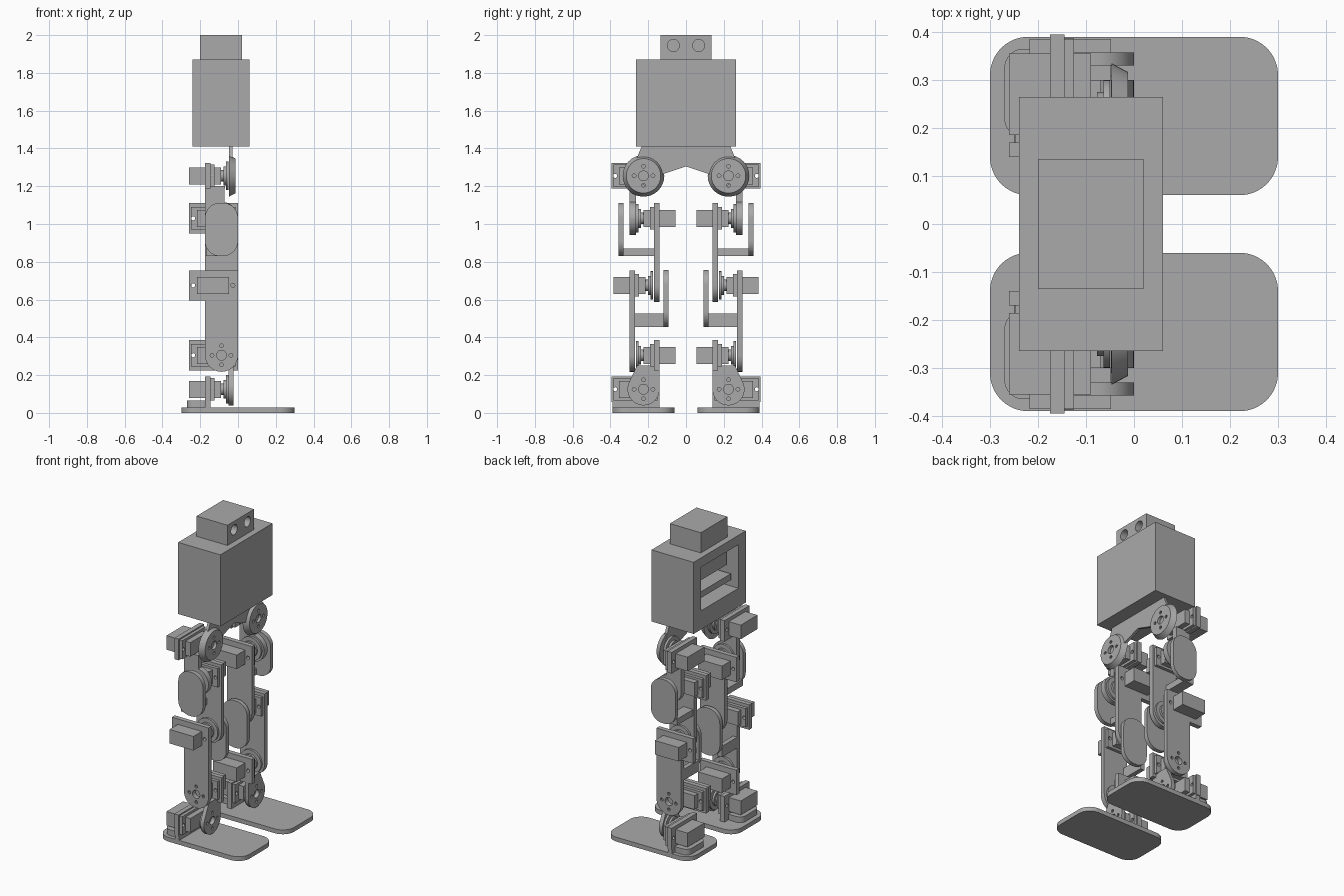
import bpy, bmesh
from math import sin, cos, pi, hypot

if "Cube" in bpy.data.objects:
    bpy.data.objects.remove(bpy.data.objects["Cube"], do_unlink=True)

grey = bpy.data.materials.new("plain_grey")
grey.use_nodes = True
grey.diffuse_color = (0.4, 0.4, 0.4, 1)
bsdf = next(n for n in grey.node_tree.nodes if n.type == 'BSDF_PRINCIPLED')
bsdf.inputs["Base Color"].default_value = (0.4, 0.4, 0.4, 1)
made = []


# --- 2D profile helpers ---
def arc(cx, cy, r, a0, a1, n=16):
    return [(cx + r * cos(a0 + (a1 - a0) * i / n), cy + r * sin(a0 + (a1 - a0) * i / n))
            for i in range(n + 1)]


def circle(cx, cy, r, n=32):
    return arc(cx, cy, r, 0, 2 * pi, n)[:-1]


def rect(a0, a1, b0, b1):
    return [(a0, b0), (a1, b0), (a1, b1), (a0, b1)]


def rounded(a0, a1, b0, b1, r):
    return (arc(a1 - r, b1 - r, r, 0, pi / 2) + arc(a0 + r, b1 - r, r, pi / 2, pi)
            + arc(a0 + r, b0 + r, r, pi, 1.5 * pi) + arc(a1 - r, b0 + r, r, 1.5 * pi, 2 * pi))


def horn_holes(cx, cy):
    """Hub bore with four screw holes around it."""
    return [circle(cx, cy, 0.026, 20)] + [
        circle(cx + 0.05 * cos(k * pi / 2), cy + 0.05 * sin(k * pi / 2), 0.01, 10) for k in range(4)]


def plate(name, axis, lo, hi, outline, holes=(), side=1, cone=None):
    """Extrude a profile along an axis; cone = (centre a, centre b, rim radius, scale at hi)."""
    bm = bmesh.new()
    for loop in [outline, *holes]:
        vs = [bm.verts.new((a, b, 0)) for a, b in loop]
        for i, v in enumerate(vs):
            bm.edges.new((vs[i - 1], v))
    bmesh.ops.triangle_fill(bm, edges=bm.edges[:], use_beauty=True, normal=(0, 0, 1))
    res = bmesh.ops.extrude_face_region(bm, geom=bm.faces[:])
    top = {g for g in res["geom"] if isinstance(g, bmesh.types.BMVert)}
    for v in bm.verts:
        a, b = v.co.x, v.co.y
        c = hi if v in top else lo
        if cone and v in top:
            ca, cb, rim, k = cone
            if hypot(a - ca, b - cb) > rim * 0.95:
                a, b = ca + (a - ca) * k, cb + (b - cb) * k
        x, y, z = {"x": (c, a, b), "y": (a, c, b), "z": (a, b, c)}[axis]
        v.co = (x, y * side, z)
    bmesh.ops.recalc_face_normals(bm, faces=bm.faces[:])
    me = bpy.data.meshes.new(name)
    bm.to_mesh(me)
    bm.free()
    me.materials.append(grey)
    ob = bpy.data.objects.new(name, me)
    bpy.context.scene.collection.objects.link(ob)
    made.append(ob)


def box(name, x0, x1, y0, y1, z0, z1, side=1):
    plate(name, "z", z0, z1, rect(x0, x1, y0, y1), side=side)


def servo(name, axis, u0, ud, v0, face, wd, side, flange=False):
    """Servo: shaft at (u0, v0), body along ud, output from face along wd."""
    def part(suffix, outline, w0, w1, holes=()):
        lo, hi = sorted((face + wd * w0, face + wd * w1))
        plate(f"{name}_{suffix}", axis, lo, hi, outline, holes, side)

    def block(ua, ub, h):
        a, b = sorted((u0 + ud * ua, u0 + ud * ub))
        return rect(a, b, v0 - h, v0 + h)

    screws = [circle(u0 + ud * u, v0, 0.011, 12) for u in (-0.06, 0.15)]
    part("rear_case", block(-0.04, 0.13, 0.045), -0.115, -0.03)
    if flange:
        part("mount", block(-0.085, 0.17, 0.068), -0.03, 0, screws)
    part("ears", block(-0.075, 0.16, 0.06), 0, 0.02, screws)
    part("front_case", block(-0.04, 0.13, 0.045), 0.02, 0.055)
    for i, r in enumerate((0.03, 0.05, 0.075)):
        part(f"horn_ring_{i}", circle(u0, v0, r), 0.055 + 0.0133 * i, 0.0683 + 0.0133 * i)


AX = -0.0875     # pitch axis x
R = 0.0875       # link half width
ROLL = 0.225     # roll axis y
HIP, THIGH, KNEE, ANKLE, ROLL_Z = 1.255, 1.03, 0.675, 0.305, 0.125


def link(name, y0, y1, top, bottom, side):
    """Flanged strap from a servo mount down to a rounded horn end."""
    outline = ([(-0.26, top - 0.08), (-0.26, top + 0.08), (0, top + 0.08)]
               + arc(AX, bottom, R, 0, -pi) + [(-0.175, top - 0.08)])
    screws = [circle(x, top, 0.011, 12) for x in (-0.2375, -0.0275)]
    plate(name, "y", y0, y1, outline, horn_holes(AX, bottom) + screws, side)


# --- head with eye holes ---
eyes = [circle(s * 0.067, 1.945, 0.032) for s in (-1, 1)]
box("head_back", -0.20, -0.05, -0.135, 0.135, 1.87, 2.0)
plate("head_face", "x", -0.05, 0.02, rect(-0.135, 0.135, 1.87, 2.0), eyes)

# --- torso with open back and equipment inside ---
box("torso_front", 0.0, 0.06, -0.265, 0.265, 1.41, 1.87)
plate("torso_shell", "x", -0.24, 0.0, rect(-0.265, 0.265, 1.41, 1.87),
      [rect(-0.19, 0.19, 1.53, 1.81)])
box("upper_module", -0.17, 0.0, -0.17, 0.19, 1.67, 1.77)
box("lower_module", -0.20, 0.0, -0.17, 0.19, 1.58, 1.62)

# --- hip bracket ---
half = [(0.235, 1.41), (0.26, 1.35), (0.30, 1.26), (0.20, 1.19), (0.12, 1.265)]
plate("hip_bracket", "x", -0.048, -0.03,
      half + [(0, 1.305)] + [(-y, z) for y, z in reversed(half)])

# --- legs ---
for leg, s in (("rear", 1), ("front", -1)):
    # hip roll joint
    plate(f"{leg}_hip_disc", "x", -0.047, -0.012, circle(ROLL, HIP, 0.11, 48),
          horn_holes(ROLL, HIP), s, (ROLL, HIP, 0.11, 0.83))
    servo(f"{leg}_hip_servo", "x", ROLL, 1, HIP, -0.145, 1, s, True)
    plate(f"{leg}_hip_strap", "y", 0.265, 0.30,
          [(-0.07, 1.2), (-0.175, 1.2)] + arc(AX, THIGH, R, pi, 2 * pi)
          + arc(AX, THIGH, R, 0, 0.44 * pi, 8), horn_holes(AX, THIGH), s)

    # thigh
    servo(f"{leg}_thigh_servo", "y", AX, -1, THIGH, 0.17, 1, s)
    link(f"{leg}_thigh_link", 0.14, 0.17, THIGH, KNEE, s)
    plate(f"{leg}_thigh_cover", "y", 0.33, 0.357, rounded(-0.175, 0, 0.83, 1.112, 0.08), side=s)
    box(f"{leg}_thigh_crossbar", -0.17, -0.10, 0.165, 0.335, 0.83, 0.87, s)

    # shin
    servo(f"{leg}_knee_servo", "y", AX, -1, KNEE, 0.27, -1, s)
    link(f"{leg}_shin_link", 0.27, 0.30, KNEE, ANKLE, s)
    plate(f"{leg}_shin_cover", "y", 0.093, 0.12, rounded(-0.175, 0, 0.455, 0.757, 0.08), side=s)
    box(f"{leg}_shin_crossbar", -0.175, -0.145, 0.115, 0.275, 0.455, 0.525, s)

    # ankle
    servo(f"{leg}_ankle_servo", "y", AX, -1, ANKLE, 0.17, 1, s)
    plate(f"{leg}_ankle_mount", "y", 0.14, 0.17, rect(-0.26, 0, ANKLE - 0.08, ANKLE + 0.08),
          [circle(x, ANKLE, 0.011, 12) for x in (-0.2375, -0.0275)], s)
    plate(f"{leg}_ankle_plate", "x", -0.05, -0.025,
          [(0.26, 0.25), (0.14, 0.25)] + arc(ROLL, ROLL_Z, 0.085, pi, 2.15 * pi, 24),
          horn_holes(ROLL, ROLL_Z), s)
    servo(f"{leg}_foot_servo", "x", ROLL, 1, ROLL_Z, -0.145, 1, s, True)

    # foot
    plate(f"{leg}_foot_riser", "z", 0.025, 0.065, rounded(-0.27, -0.15, 0.18, 0.365, 0.04), side=s)
    box(f"{leg}_foot_mount", -0.175, -0.145, 0.14, 0.39, 0.025, 0.07, s)
    plate(f"{leg}_foot", "z", 0, 0.028, rounded(-0.3, 0.3, 0.06, 0.39, 0.08), side=s)

# --- smooth round walls, keep edges sharp ---
bpy.ops.object.select_all(action='DESELECT')
for ob in made:
    ob.select_set(True)
bpy.context.view_layer.objects.active = made[0]
bpy.ops.object.shade_smooth_by_angle(angle=0.6)
